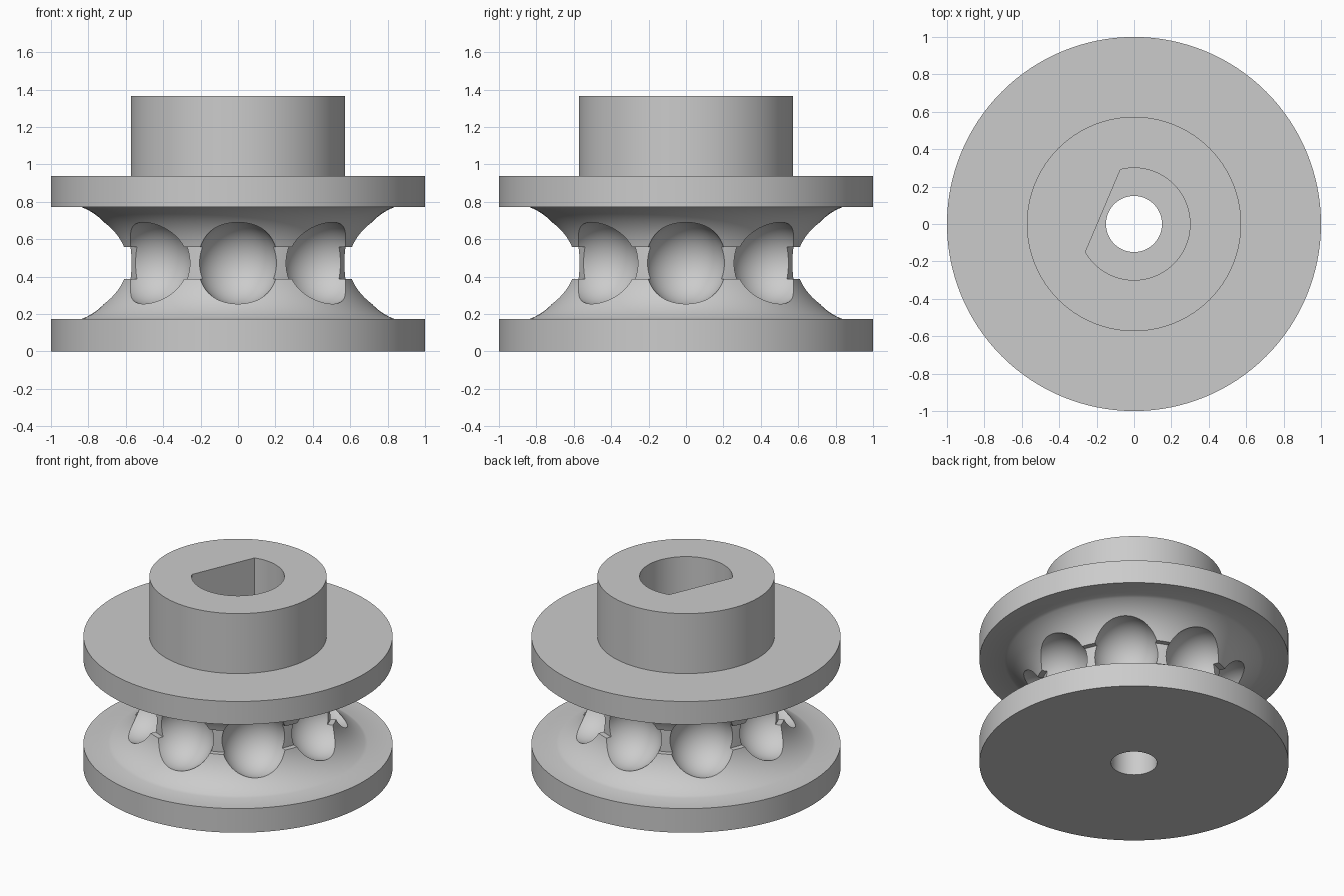
import bpy, bmesh, math
from mathutils import Matrix, Vector

cube = bpy.data.objects.get("Cube")
if cube:
    bpy.data.objects.remove(cube, do_unlink=True)

# Main dimensions
MID = 0.472
HUB_TOP = 1.365
POCKETS = 8
BORE_FLOOR = 0.2

grey = bpy.data.materials.new("plain grey")
grey.use_nodes = True
colour = (0.6, 0.6, 0.6, 1)
grey.diffuse_color = colour
grey.node_tree.nodes["Principled BSDF"].inputs["Base Color"].default_value = colour


def add_object(name, bm):
    bmesh.ops.recalc_face_normals(bm, faces=bm.faces)
    mesh = bpy.data.meshes.new(name)
    bm.to_mesh(mesh)
    bm.free()
    mesh.materials.append(grey)
    obj = bpy.data.objects.new(name, mesh)
    bpy.context.collection.objects.link(obj)
    return obj


def cut(target, cutter):
    mod = target.modifiers.new(cutter.name, "BOOLEAN")
    mod.operation = "DIFFERENCE"
    mod.solver = "EXACT"
    mod.object = cutter
    bpy.context.view_layer.objects.active = target
    bpy.ops.object.modifier_apply(modifier=mod.name)
    bpy.data.objects.remove(cutter, do_unlink=True)


def lathe(points, steps=128):
    bm = bmesh.new()
    verts = [bm.verts.new((r, 0, z)) for r, z in points]
    edges = [bm.edges.new((verts[i - 1], v)) for i, v in enumerate(verts)]
    bmesh.ops.spin(bm, geom=verts + edges, axis=(0, 0, 1), cent=(0, 0, 0),
                   angle=math.tau, steps=steps)
    bmesh.ops.remove_doubles(bm, verts=bm.verts, dist=1e-5)
    return bm


# Lathed body: flanges, concave channel with a square cord slot, hub and through hole
def channel(z_from, z_to, count=14):
    a0, a1 = (math.asin((z - MID) / 0.32) for z in (z_from, z_to))
    angles = [a0 + (a1 - a0) * i / count for i in range(count + 1)]
    return [(0.95 - 0.32 * math.cos(a), MID + 0.32 * math.sin(a)) for a in angles]


profile = [(0.15, 0), (1, 0), (1, 0.172)]
profile += channel(0.172, 0.387)
profile += [(0.605, 0.387), (0.605, 0.557)]
profile += channel(0.557, 0.772)
profile += [(1, 0.772), (1, 0.937), (0.573, 0.937), (0.573, HUB_TOP), (0.15, HUB_TOP)]
pulley = add_object("chain_pulley", lathe(profile))

# Ball pockets around the channel
bm = bmesh.new()
for i in range(POCKETS):
    place = Matrix.Rotation(math.tau * i / POCKETS, 4, "Z") @ Matrix.Translation((0.66, 0, MID))
    bmesh.ops.create_uvsphere(bm, u_segments=48, v_segments=32, radius=0.225, matrix=place)
cut(pulley, add_object("pocket_cutter", bm))

# D-shaped shaft bore with its flat on one side
bm = bmesh.new()
mid_angle, half = math.radians(157), math.radians(53)
sweep = math.tau - 2 * half
ring = []
for i in range(73):
    a = mid_angle + half + sweep * i / 72
    ring.append(bm.verts.new((0.3 * math.cos(a), 0.3 * math.sin(a), BORE_FLOOR)))
floor = bm.faces.new(ring)
top = bmesh.ops.extrude_face_region(bm, geom=[floor])["geom"]
bmesh.ops.translate(bm, verts=[v for v in top if isinstance(v, bmesh.types.BMVert)],
                    vec=Vector((0, 0, 1.5)))
cut(pulley, add_object("bore_cutter", bm))

# Smooth curved walls while keeping crisp edges
bpy.ops.object.select_all(action="DESELECT")
pulley.select_set(True)
bpy.context.view_layer.objects.active = pulley
bpy.ops.object.shade_smooth_by_angle(angle=math.radians(25))
